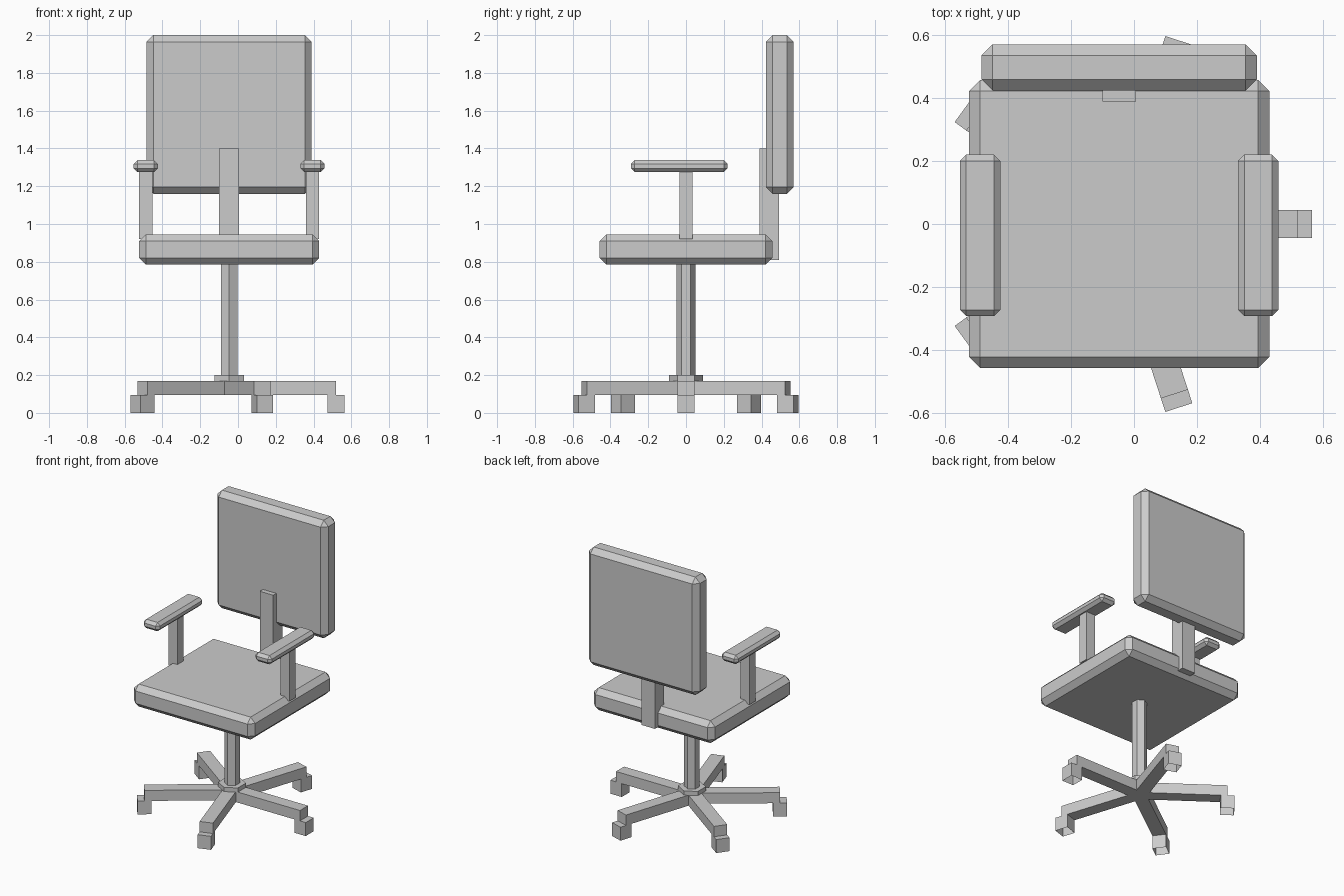
import bpy, bmesh, math
from mathutils import Matrix

if "Cube" in bpy.data.objects:
    bpy.data.objects.remove(bpy.data.objects["Cube"])

CX = -0.047  # chair axis


def finish(name, bm):
    me = bpy.data.meshes.new(name)
    bm.to_mesh(me)
    bm.free()
    ob = bpy.data.objects.new(name, me)
    bpy.context.collection.objects.link(ob)
    return ob


def box(name, x, y, z, bevel=0, angle=None, open_bottom=False):
    """Box from (min, max) ranges, chamfered if wanted, spun about the axis."""
    bm = bmesh.new()
    bmesh.ops.create_cube(bm, size=1)
    for v in bm.verts:
        for i, (lo, hi) in enumerate((x, y, z)):
            v.co[i] = lo if v.co[i] < 0 else hi
    if bevel:
        bmesh.ops.bevel(bm, geom=bm.edges[:], offset=bevel, offset_type='OFFSET',
                        segments=1, profile=0.5, affect='EDGES')
    if open_bottom:
        bm.normal_update()
        bmesh.ops.delete(bm, geom=[f for f in bm.faces if f.normal.z < -0.9],
                         context='FACES_ONLY')
    if angle is not None:
        bmesh.ops.transform(bm, verts=bm.verts[:],
                            matrix=Matrix.Translation((CX, 0, 0)) @ Matrix.Rotation(angle, 4, 'Z'))
    return finish(name, bm)


def hexagon(name, r, z0, z1):
    bpy.ops.mesh.primitive_cylinder_add(vertices=6, radius=r, depth=z1 - z0,
                                        location=(CX, 0, (z0 + z1) / 2))
    bpy.context.object.name = name


# Cushions
box("seat", (CX - 0.477, CX + 0.477), (-0.457, 0.457), (0.785, 0.945), 0.036)
box("backrest", (CX - 0.437, CX + 0.437), (0.423, 0.57), (1.16, 2.0), 0.036)
box("back_post", (CX - 0.053, CX + 0.053), (0.388, 0.493), (0.81, 1.4))

# Armrests
for side, s in (("left", -1), ("right", 1)):
    box(side + "_arm_post", sorted((CX + s * 0.406, CX + s * 0.477)),
        (-0.035, 0.035), (0.92, 1.3))
    box(side + "_arm_pad", sorted((CX + s * 0.377, CX + s * 0.505)),
        (-0.292, 0.22), (1.275, 1.338), 0.02)

# Column and hub
hexagon("column", 0.05, 0.15, 0.8)
hexagon("hub", 0.09, 0.168, 0.2)

# Five-star base with caster blocks
for i in range(5):
    a = math.radians(72 * i)
    box(f"base_leg_{i}", (0, 0.567), (-0.045, 0.045), (0.095, 0.17), angle=a)
    box(f"caster_{i}", (0.522, 0.612), (-0.045, 0.045), (0, 0.096), angle=a, open_bottom=True)
